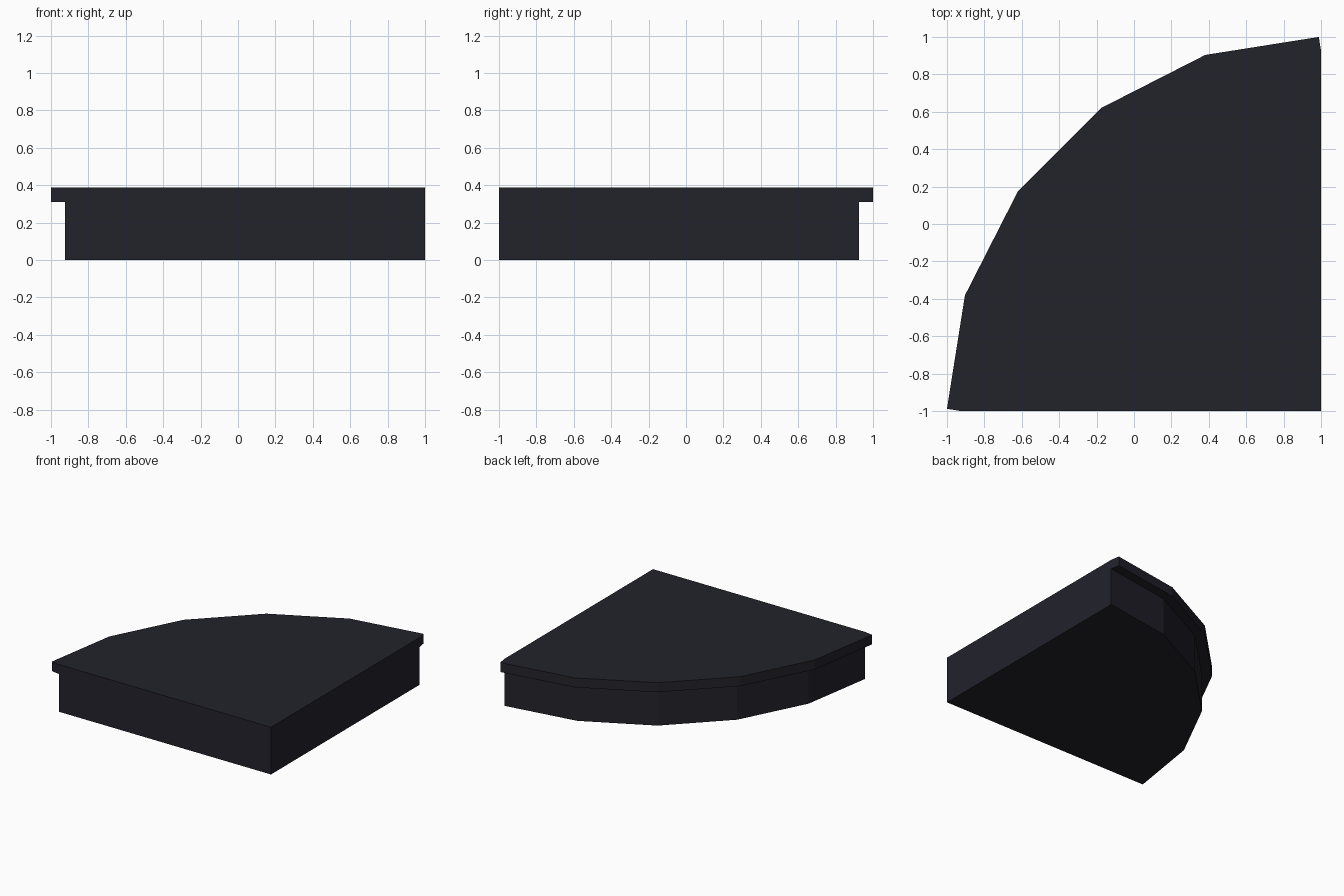
import bpy, bmesh, math

if "Cube" in bpy.data.objects:
    bpy.data.objects.remove(bpy.data.objects["Cube"])

R, LIP = 1.925, 0.076           # body radius, lip overhang
TOP, LIP_BOTTOM = 0.388, 0.31
STEPS = 5
CX, CY = 1.0, -1.0              # square corner of the quarter round

mat = bpy.data.materials.new("dark slate")
mat.diffuse_color = (0.0160, 0.0160, 0.0242, 1)
mat.use_nodes = True
mat.node_tree.nodes["Principled BSDF"].inputs["Base Color"].default_value = mat.diffuse_color


def polar(r, a):
    return (CX - r * math.cos(a), CY + r * math.sin(a))


def prism(name, faces, z0, z1):
    """Extrude flat outlines that share edges from z0 up to z1."""
    bm = bmesh.new()
    bottom = [bm.faces.new([bm.verts.new((x, y, z0)) for x, y in f]) for f in faces]
    bmesh.ops.remove_doubles(bm, verts=bm.verts[:], dist=1e-5)
    out = bmesh.ops.extrude_face_region(bm, geom=bm.faces[:], use_keep_orig=True)
    for v in out["geom"]:
        if isinstance(v, bmesh.types.BMVert):
            v.co.z = z1
    bmesh.ops.recalc_face_normals(bm, faces=bm.faces[:])
    me = bpy.data.meshes.new(name)
    bm.to_mesh(me)
    bm.free()
    me.materials.append(mat)
    ob = bpy.data.objects.new(name, me)
    bpy.context.collection.objects.link(ob)
    return ob


step = math.pi / 2 / STEPS
arc = [polar(R, i * step) for i in range(STEPS + 1)]

# Quarter-round platform body
prism("platform_body", [[(CX, CY)] + arc], 0, TOP)

# Overhanging lip: mitred between segments, cut square at both ends
outer = [polar(R + LIP / math.cos(step / 2), i * step) for i in range(STEPS + 1)]
for i, a in ((0, step / 2), (STEPS, math.pi / 2 - step / 2)):
    outer[i] = (arc[i][0] - LIP * math.cos(a), arc[i][1] + LIP * math.sin(a))
prism("edge_lip", [[arc[i], outer[i], outer[i + 1], arc[i + 1]] for i in range(STEPS)],
      LIP_BOTTOM, TOP)
